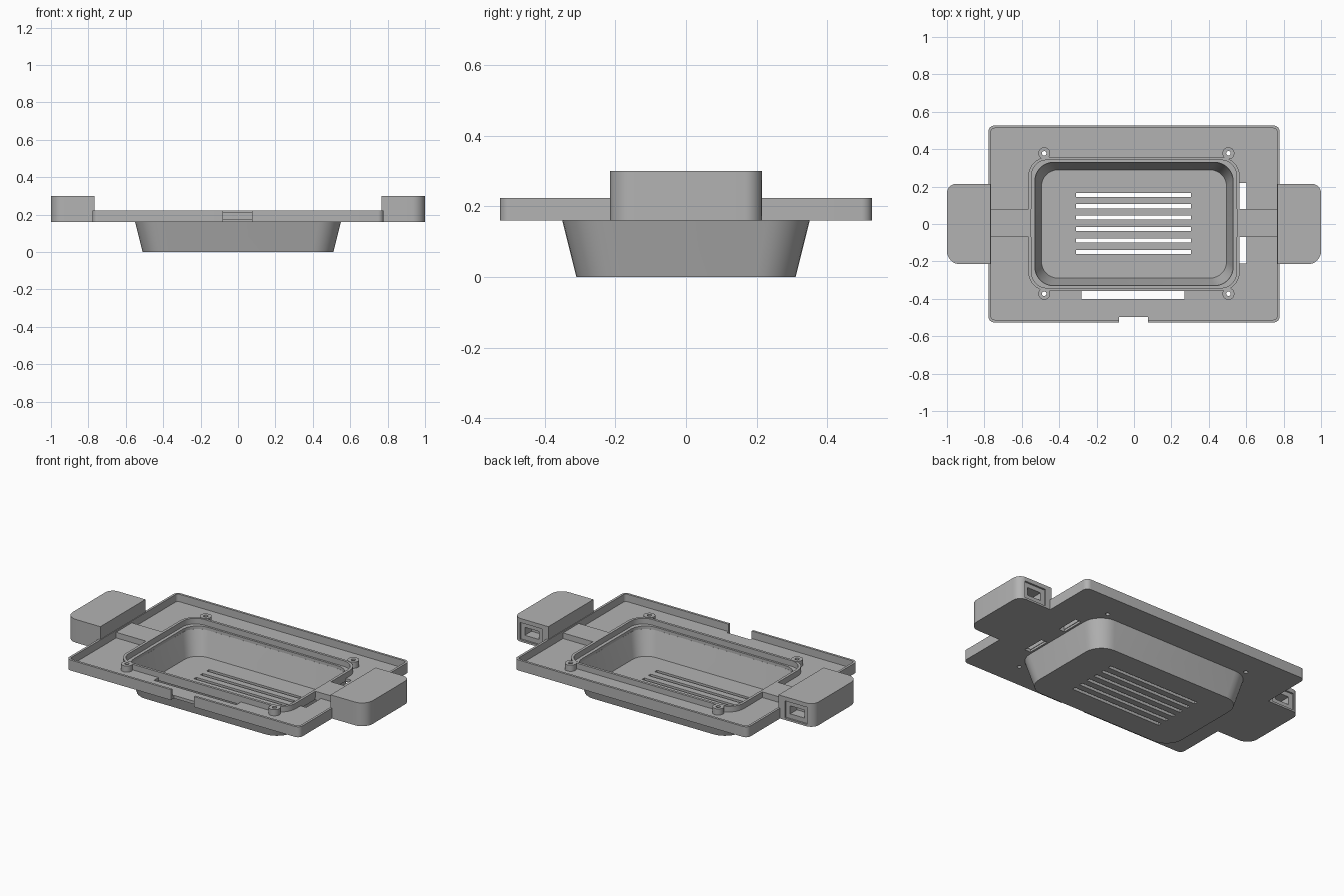
import bpy, bmesh, math

cube = bpy.data.objects.get("Cube")
if cube:
    bpy.data.objects.remove(cube, do_unlink=True)

grey = bpy.data.materials.new("matte grey")
grey.use_nodes = True
grey.diffuse_color = (0.45, 0.45, 0.45, 1)
grey.node_tree.nodes["Principled BSDF"].inputs["Base Color"].default_value = grey.diffuse_color


def outline(hx, hy, radii, steps=8):
    """Rounded rectangle; radii run from +x+y anticlockwise."""
    pts = []
    for i, (sx, sy) in enumerate([(1, 1), (-1, 1), (-1, -1), (1, -1)]):
        r = radii[i]
        if r == 0:
            pts.append((sx * hx, sy * hy))
            continue
        for k in range(steps + 1):
            a = math.pi / 2 * (i + k / steps)
            pts.append((sx * (hx - r) + r * math.cos(a), sy * (hy - r) + r * math.sin(a)))
    return pts


def loft(name, sections, centre=(0, 0)):
    """Solid through sections of (half x, half y, corner radii, z)."""
    bm = bmesh.new()
    rings = []
    for hx, hy, r, z in sections:
        radii = r if isinstance(r, tuple) else (r,) * 4
        rings.append([bm.verts.new((x + centre[0], y + centre[1], z))
                      for x, y in outline(hx, hy, radii)])
    for low, high in zip(rings, rings[1:]):
        for i in range(len(low)):
            j = (i + 1) % len(low)
            bm.faces.new((low[i], low[j], high[j], high[i]))
    bm.faces.new(rings[0][::-1])
    bm.faces.new(rings[-1])
    return finish(name, bm)


def finish(name, bm):
    bmesh.ops.recalc_face_normals(bm, faces=bm.faces)
    mesh = bpy.data.meshes.new(name)
    bm.to_mesh(mesh)
    bm.free()
    mesh.materials.append(grey)
    ob = bpy.data.objects.new(name, mesh)
    bpy.context.collection.objects.link(ob)
    return ob


def box(name, x0, x1, y0, y1, z0, z1):
    half = ((x1 - x0) / 2, (y1 - y0) / 2, 0)
    return loft(name, [(*half, z0), (*half, z1)], ((x0 + x1) / 2, (y0 + y1) / 2))


def cylinder(name, x, y, r, z0, z1):
    return loft(name, [(r, r, r * 0.999, z0), (r, r, r * 0.999, z1)], (x, y))


def cut(ob, *cutters):
    bpy.context.view_layer.objects.active = ob
    for c in cutters:
        c.hide_render = True
        mod = ob.modifiers.new("cut", "BOOLEAN")
        mod.operation = "DIFFERENCE"
        mod.solver = "EXACT"
        mod.object = c
        bpy.ops.object.modifier_apply(modifier=mod.name)
        bpy.data.objects.remove(c, do_unlink=True)


BASE, FLOOR, LIP, RIM, TOP = 0.16, 0.178, 0.212, 0.223, 0.30
posts = [(x, y) for x in (-0.48, 0.505) for y in (-0.373, 0.378)]

# Shallow tray with a raised rim, a tub opening, slots and a front notch
tray = loft("tray", [(0.778, 0.526, 0.03, BASE), (0.778, 0.526, 0.03, RIM)])
cut(tray,
    loft("tray_hollow", [(0.764, 0.512, 0.018, FLOOR), (0.764, 0.512, 0.018, TOP)]),
    loft("tub_opening", [(0.53, 0.33, 0.1, 0.1), (0.53, 0.33, 0.1, TOP)]),
    box("front_slot", -0.28, 0.27, -0.4, -0.357, 0.1, TOP),
    box("front_notch", -0.08, 0.075, -0.6, -0.497, 0.1, TOP),
    box("side_slot_back", 0.562, 0.602, 0.08, 0.22, 0.1, TOP),
    box("side_slot_front", 0.562, 0.602, -0.21, -0.07, 0.1, TOP),
    *[cylinder("screw_hole", x, y, 0.012, 0.1, TOP) for x, y in posts])

# Tapered tub with vent slots in its floor
tub = loft("tub", [(0.51, 0.31, 0.11, 0), (0.55, 0.35, 0.12, BASE)])
cut(tub, loft("tub_hollow", [(0.495, 0.29, 0.09, 0.018), (0.53, 0.33, 0.1, BASE + 0.001)]))
cut(tub, *[box("vent", -0.31, 0.305, y - 0.011, y + 0.011, -0.1, 0.1)
           for y in (0.156 - 0.061 * i for i in range(6))])

# Lip around the tub opening, open where the side bridges meet it
lip = loft("tub_lip", [(0.565, 0.357, 0.1, FLOOR - 0.005), (0.565, 0.357, 0.1, LIP)])
cut(lip,
    loft("lip_hollow", [(0.549, 0.342, 0.085, 0.1), (0.549, 0.342, 0.085, TOP)]),
    box("lip_gap", -0.7, 0.7, -0.07, 0.08, 0.1, TOP),
    *[cylinder("post_gap", x, y, 0.02, 0.1, TOP) for x, y in posts])

# Screw posts
post_objects = []
for i, (x, y) in enumerate(posts):
    post = cylinder(f"screw_post_{i + 1}", x, y, 0.032, FLOOR - 0.005, LIP + 0.003)
    cut(post, cylinder("post_hole", x, y, 0.012, 0.1, TOP))
    post_objects.append(post)

# Side housings with a port in the back face, and bridges to the tub
housings = []
for side, s in (("left", 1), ("right", -1)):
    front, back = 0.07, 0.05
    radii = (back, 0, 0, front) if s > 0 else (0, back, front, 0)
    h = loft(side + "_housing", [(0.116, 0.215, radii, BASE), (0.116, 0.215, radii, TOP)],
             (s * 0.884, 0))
    xs = sorted((s * 0.81, s * 0.958))
    xi = sorted((s * 0.838, s * 0.932))
    cut(h, box("port_recess", *xs, 0.204, 0.3, 0.172, 0.275),
        box("port_hole", *xi, 0.14, 0.3, 0.2, 0.248))
    housings.append(h)
    xb = sorted((s * 0.55, s * 0.77))
    box(side + "_bridge", *xb, -0.07, 0.08, FLOOR - 0.005, LIP)

# Smooth the rounded corners, keep hard edges
bpy.ops.object.select_all(action="DESELECT")
for ob in [tray, tub, lip] + post_objects + housings:
    ob.select_set(True)
bpy.context.view_layer.objects.active = tray
bpy.ops.object.shade_smooth_by_angle(angle=math.radians(30))
bpy.ops.object.select_all(action="DESELECT")
